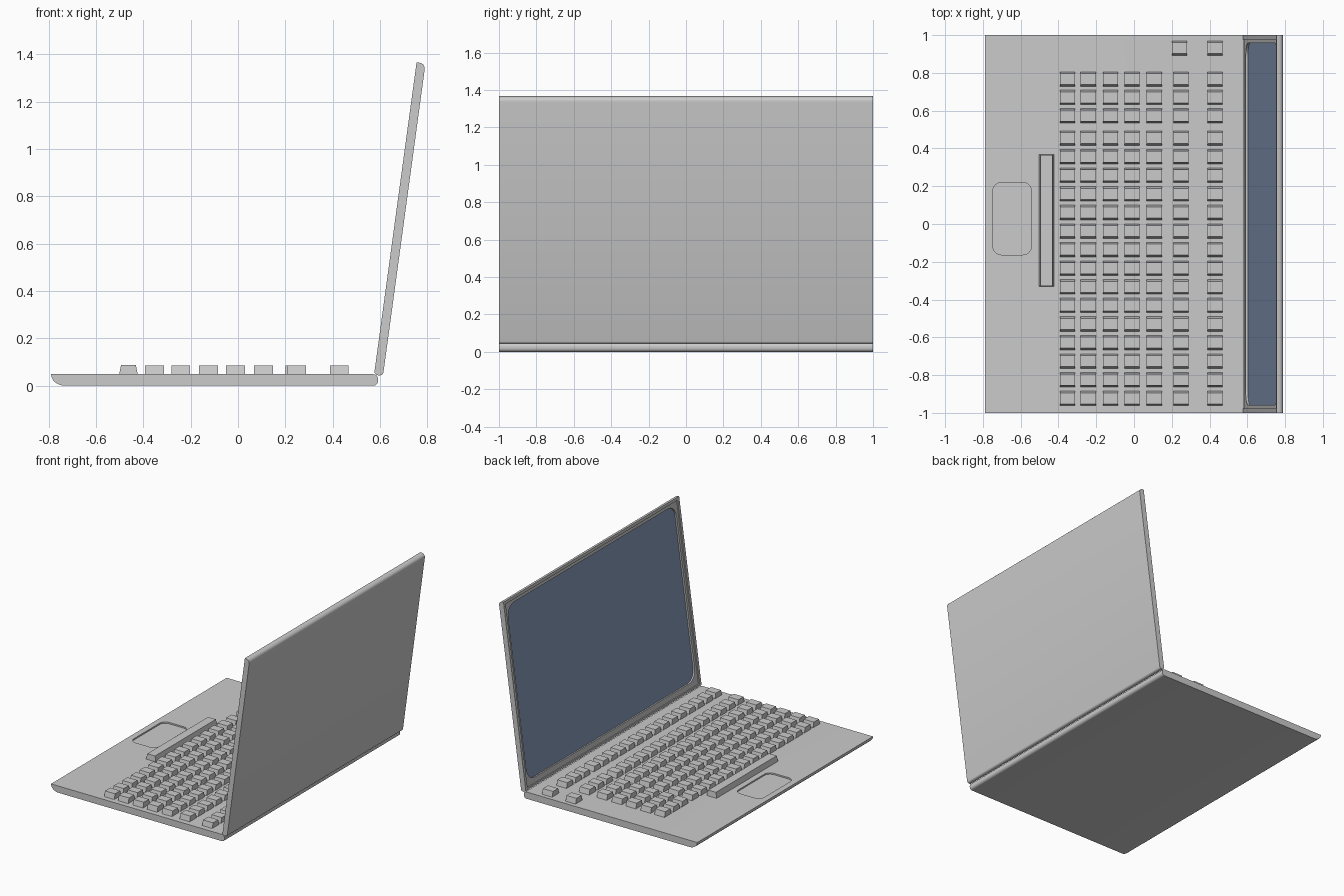
import bpy, bmesh, math
from mathutils import Vector

cube = bpy.data.objects.get("Cube")
if cube:
    bpy.data.objects.remove(cube, do_unlink=True)


def material(name, rgb):
    m = bpy.data.materials.new(name)
    m.use_nodes = True
    m.diffuse_color = (*rgb, 1)
    m.node_tree.nodes["Principled BSDF"].inputs["Base Color"].default_value = (*rgb, 1)
    return m


GREY = material("light_grey", (0.6, 0.6, 0.6))
BLUE = material("screen_blue", (0.25, 0.34, 0.51))


def to_object(bm, name, *mats):
    bmesh.ops.recalc_face_normals(bm, faces=bm.faces[:])
    mesh = bpy.data.meshes.new(name)
    bm.to_mesh(mesh)
    bm.free()
    ob = bpy.data.objects.new(name, mesh)
    bpy.context.collection.objects.link(ob)
    for m in mats:
        mesh.materials.append(m)
    return ob


def prism(name, points, depth, *mats):
    """Closed outline of 3D points, extruded along the depth vector."""
    bm = bmesh.new()
    face = bm.faces.new([bm.verts.new(p) for p in points])
    ext = bmesh.ops.extrude_face_region(bm, geom=[face], use_keep_orig=True)
    moved = [g for g in ext["geom"] if isinstance(g, bmesh.types.BMVert)]
    bmesh.ops.translate(bm, verts=moved, vec=Vector(depth))
    return to_object(bm, name, *mats)


def arc(cx, cy, rx, ry, start, end, n=6):
    angles = [math.radians(start + (end - start) * i / n) for i in range(n + 1)]
    return [(cx + rx * math.cos(a), cy + ry * math.sin(a)) for a in angles]


def rounded_rect(a0, a1, b0, b1, r):
    out = []
    for ca, cb, s in ((a1 - r, b1 - r, 0), (a0 + r, b1 - r, 90),
                      (a0 + r, b0 + r, 180), (a1 - r, b0 + r, 270)):
        out += arc(ca, cb, r, r, s, s + 90)
    return out


def activate(ob):
    bpy.ops.object.select_all(action="DESELECT")
    ob.select_set(True)
    bpy.context.view_layer.objects.active = ob


def carve(ob, cutter):
    mod = ob.modifiers.new("carve", "BOOLEAN")
    mod.operation = "DIFFERENCE"
    mod.solver = "EXACT"
    mod.object = cutter
    activate(ob)
    bpy.ops.object.modifier_apply(modifier=mod.name)
    bpy.data.objects.remove(cutter, do_unlink=True)


def smooth(ob):
    activate(ob)
    bpy.ops.object.shade_smooth_by_angle(angle=math.radians(30))


# Base slab: swept-up front edge, rounded hinge edge
TOP = 0.0485
side = arc(-0.73, TOP, 0.06, TOP, 180, 270)
side += arc(0.572, 0.02, 0.02, 0.02, -90, 0)
side += arc(0.572, 0.0285, 0.02, 0.02, 0, 90)
base = prism("base", [(x, -1, z) for x, z in side], (0, 2, 0), GREY)

# Touchpad recess
pad = rounded_rect(-0.747, -0.543, -0.163, 0.22, 0.045)
carve(base, prism("pad_cutter", [(x, y, TOP - 0.01) for x, y in pad], (0, 0, 0.1)))
smooth(base)

# Lid, built upright and then leaned back
T, H = 0.038, 1.333
side = arc(0.019, 0.015, 0.019, 0.015, 180, 360, 10)
side += arc(T - 0.025, H - 0.025, 0.025, 0.025, 0, 90) + [(0, H)]
lid = prism("lid", [(x, -1, z) for x, z in side], (0, 2, 0), GREY, BLUE)

# Stepped screen opening: square rim, then rounded panel recess
SCREEN_DEPTH = 0.02
rim = [(-0.978, 0.022), (0.978, 0.022), (0.978, 1.312), (-0.978, 1.312)]
panel = rounded_rect(-0.957, 0.957, 0.06, 1.288, 0.08)
for outline, depth in ((rim, 0.008), (panel, SCREEN_DEPTH)):
    carve(lid, prism("lid_cutter", [(depth, y, z) for y, z in outline], (-0.1, 0, 0)))
for p in lid.data.polygons:
    on_floor = abs(p.center.x - SCREEN_DEPTH) < 0.001 and abs(p.normal.x) > 0.9
    p.material_index = 1 if on_floor else 0
smooth(lid)
lid.location = (0.575, 0, 0.046)
lid.rotation_euler.y = math.radians(7.75)


def add_key(bm, x, y, sx, sy, top, taper_x, taper_y):
    """Keycap block whose top is narrowed by the tapers."""
    for v in bmesh.ops.create_cube(bm, size=1)["verts"]:
        up = v.co.z > 0
        v.co = (x + math.copysign(sx / 2 - taper_x * up, v.co.x),
                y + math.copysign(sy / 2 - taper_y * up, v.co.y),
                top if up else TOP - 0.004)


# Keyboard: seven rows, plus two separate keys at the far end
rows = [-0.353, -0.242, -0.124, -0.011, 0.107, 0.248, 0.428]
columns = [-0.923 + 0.0984 * i for i in range(15)] + [0.573, 0.67, 0.767]
bm = bmesh.new()
for x in rows:
    for y in columns:
        add_key(bm, x, y, 0.08, 0.079, 0.086, 0, 0.01)
for x in (0.241, 0.428):
    add_key(bm, x, 0.931, 0.08, 0.079, 0.086, 0, 0.01)
to_object(bm, "keys", GREY)

# Space bar
bm = bmesh.new()
add_key(bm, -0.463, 0.019, 0.08, 0.7, 0.088, 0.009, 0.004)
to_object(bm, "space_bar", GREY)
